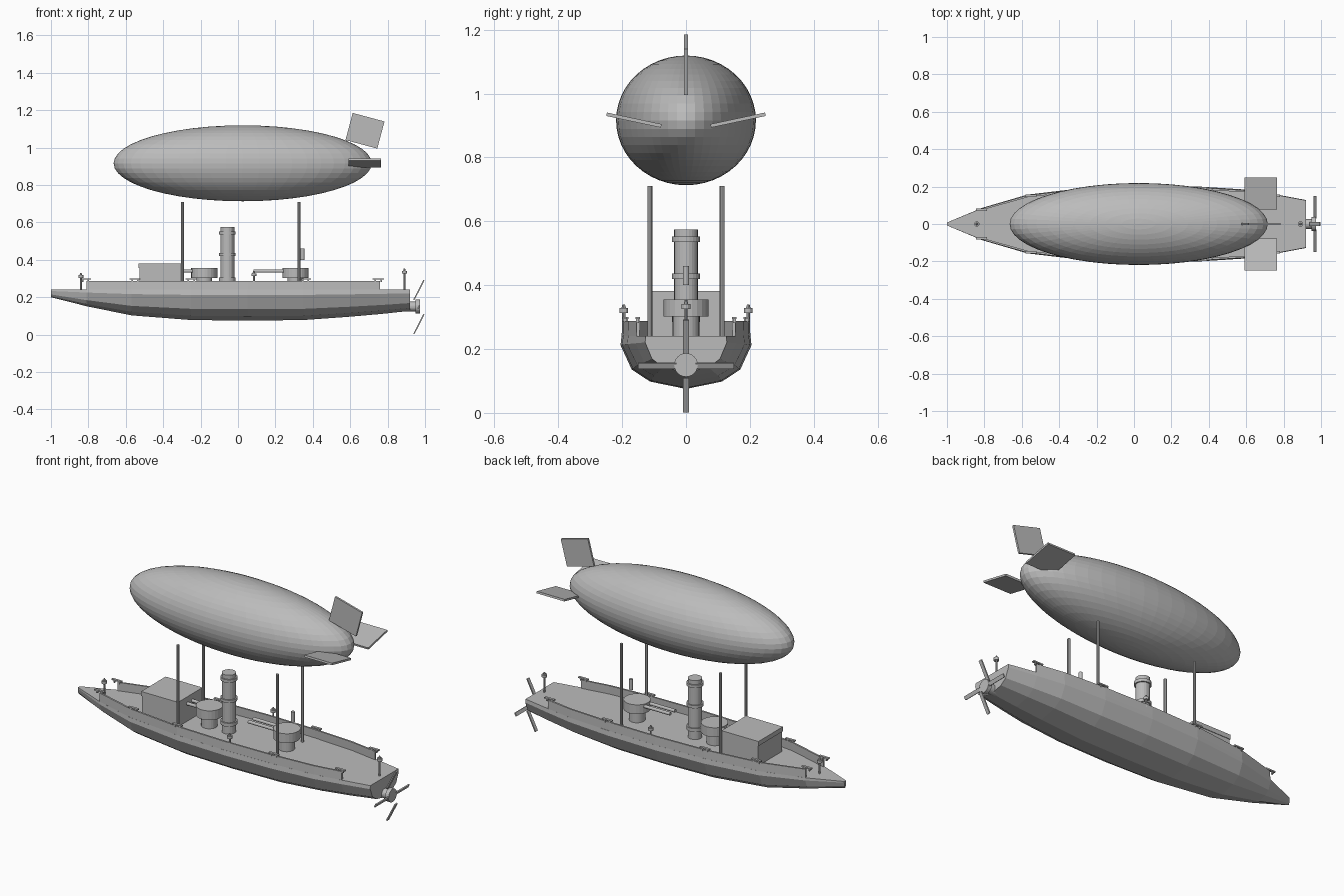
import bpy, bmesh, math
from mathutils import Matrix, Vector

cube = bpy.data.objects.get("Cube")
if cube:
    bpy.data.objects.remove(cube, do_unlink=True)

grey = bpy.data.materials.new("plain_grey")
grey.use_nodes = True
colour = (0.5, 0.5, 0.5, 1)
grey.diffuse_color = colour
grey.node_tree.nodes["Principled BSDF"].inputs["Base Color"].default_value = colour

DECK = 0.24
RAIL = 0.288


def finish(name, bm):
    bmesh.ops.recalc_face_normals(bm, faces=bm.faces)
    mesh = bpy.data.meshes.new(name)
    bm.to_mesh(mesh)
    bm.free()
    mesh.materials.append(grey)
    obj = bpy.data.objects.new(name, mesh)
    bpy.context.collection.objects.link(obj)
    return obj


def add_box(bm, centre, size, axis="Y", degrees=0):
    matrix = (Matrix.Translation(centre)
              @ Matrix.Rotation(math.radians(degrees), 4, axis)
              @ Matrix.Diagonal((*size, 1)))
    bmesh.ops.create_cube(bm, size=1, matrix=matrix)


def add_rod(bm, start, end, r1, r2=None, sides=24):
    start, end = Vector(start), Vector(end)
    span = end - start
    matrix = (Matrix.Translation((start + end) / 2)
              @ span.to_track_quat("Z", "Y").to_matrix().to_4x4())
    bmesh.ops.create_cone(bm, cap_ends=True, segments=sides, radius1=r1,
                          radius2=r1 if r2 is None else r2,
                          depth=span.length, matrix=matrix)


def add_post(bm, x, y, low, high, radius, sides=24):
    add_rod(bm, (x, y, low), (x, y, high), radius, sides=sides)


def loft(name, sections):
    bm = bmesh.new()
    rings = [[bm.verts.new(p) for p in ring] for ring in sections]
    count = len(rings[0])
    for a, b in zip(rings, rings[1:]):
        for i in range(count):
            j = (i + 1) % count
            bm.faces.new((a[i], a[j], b[j], b[i]))
    bm.faces.new(rings[0])
    bm.faces.new(rings[-1])
    return finish(name, bm)


# Hull stations: position along the ship, half width, keel height
stations = [(-1, .008, .2), (-.81, .087, .152), (-.57, .157, .103),
            (-.25, .195, .078), (.05, .205, .075), (.35, .2, .078),
            (.6, .184, .096), (.76, .158, .11), (.92, .128, .127)]
# Hull cross-section: width fraction, height fraction between keel and deck
section = [(.985, 1), (1, .83), (.83, .37), (.55, .14)]


def half_width(x):
    for (x0, w0, _), (x1, w1, _) in zip(stations, stations[1:]):
        if x0 <= x <= x1:
            return w0 + (w1 - w0) * (x - x0) / (x1 - x0)


# Hull
sections = []
for x, w, keel in stations:
    side = [(x, w * a, keel + (DECK - keel) * b) for a, b in section]
    other = [(px, -py, pz) for px, py, pz in reversed(side)]
    sections.append(side + [(x, 0, keel)] + other)
loft("hull", sections)

# Bulwarks and the small cleats along their tops
for name, s in (("left", 1), ("right", -1)):
    loft(name + "_bulwark", [
        [(x, s * w * .985, DECK - .01), (x, s * w * .975, RAIL),
         (x, s * (w * .975 - .01), RAIL), (x, s * (w * .985 - .01), DECK - .01)]
        for x, w, _ in stations[1:-1]])
    bm = bmesh.new()
    for x in (-.815, -.55, -.25, .36, .75):
        y = s * (half_width(x) - .008)
        add_box(bm, (x, y, RAIL + .009), (.06, .014, .007))
        for dx in (-.015, .015):
            add_box(bm, (x + dx, y, RAIL), (.008, .01, .014))
    finish(name + "_cleats", bm)

# Cabin
bm = bmesh.new()
add_box(bm, (-.415, 0, .3), (.225, .214, .12))
finish("cabin", bm)
bm = bmesh.new()
add_box(bm, (-.416, 0, .368), (.232, .22, .026))
finish("cabin_roof", bm)

# Gun turrets, both with twin barrels pointing at the bow
for name, x in (("front_turret", -.18), ("rear_turret", .307)):
    bm = bmesh.new()
    add_post(bm, x, 0, DECK, .305, .042)
    add_post(bm, x, 0, .302, .355, .07)
    for y in (-.022, .022):
        add_rod(bm, (x, y, .34), (x - .225, y, .34), .009, sides=12)
    finish(name, bm)

# Small stub above the rear turret
bm = bmesh.new()
add_post(bm, .345, 0, .4, .46, .01, 12)
finish("stub", bm)

# Funnel with rings
bm = bmesh.new()
add_post(bm, -.057, 0, DECK, .575, .037)
for low, high in ((.285, .305), (.42, .436), (.535, .552)):
    add_post(bm, -.057, 0, low, high, .044)
finish("funnel", bm)

# Masts
for name, x in (("front", -.297), ("rear", .327)):
    bm = bmesh.new()
    for y in (-.113, .113):
        add_post(bm, x, y, DECK, .71, .008, 8)
    finish(name + "_masts", bm)

# Lamps
for name, x, y, top in (("bow", -.84, 0, .33), ("stern", .89, 0, .353),
                        ("left", .085, .195, .34), ("right", .085, -.195, .34)):
    bm = bmesh.new()
    add_post(bm, x, y, DECK, top - .02, .005, 8)
    add_post(bm, x, y, top - .027, top - .012, .014, 12)
    add_rod(bm, (x, y, top - .012), (x, y, top), .007, .004, 8)
    finish(name + "_lamp", bm)

# Propeller shaft, hub and four pitched blades
bm = bmesh.new()
add_rod(bm, (.8, 0, .15), (.955, 0, .15), .026)
finish("propeller_shaft", bm)
bm = bmesh.new()
add_rod(bm, (.95, 0, .15), (.972, 0, .15), .037)
finish("propeller_hub", bm)
bm = bmesh.new()
for s in (-1, 1):
    add_box(bm, (.967, 0, .147 + s * .091), (.007, .02, .118), "Y", 27)
    add_box(bm, (.967, s * .09, .148), (.007, .12, .02), "Y", 27)
finish("propeller_blades", bm)

# Balloon
bm = bmesh.new()
bmesh.ops.create_uvsphere(
    bm, u_segments=48, v_segments=24, radius=1,
    matrix=Matrix.Translation((.025, 0, .916)) @ Matrix.Diagonal((.69, .219, .203, 1)))
finish("balloon", bm)

# Tail fins
bm = bmesh.new()
add_box(bm, (.679, 0, 1.09), (.176, .011, .15), "Y", 15)
finish("top_fin", bm)
for name, s in (("left_fin", 1), ("right_fin", -1)):
    bm = bmesh.new()
    add_box(bm, (.677, s * .163, .917), (.175, .175, .011), "X", s * 12)
    finish(name, bm)
